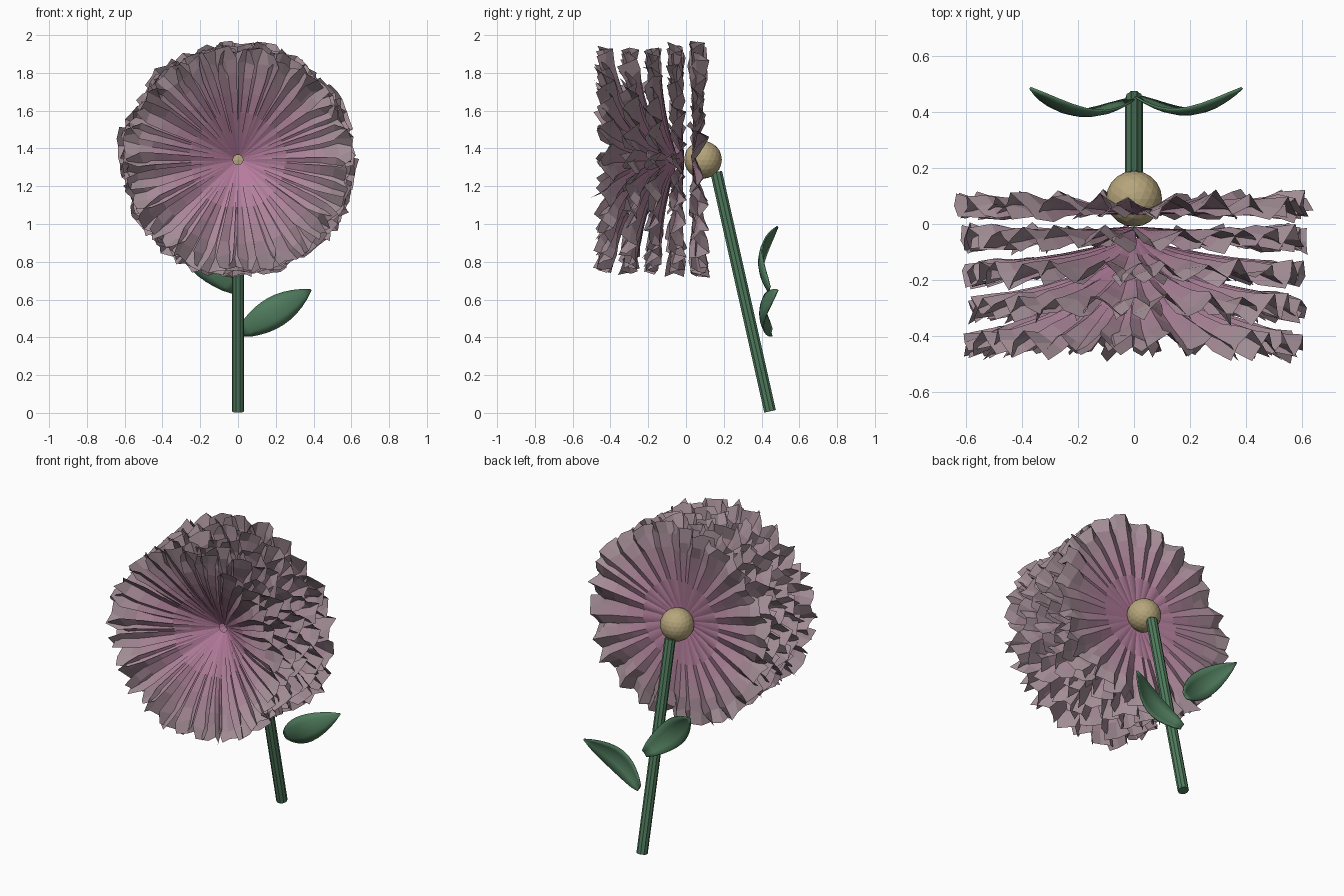
import bpy, bmesh, math, random
from mathutils import Vector

if "Cube" in bpy.data.objects:
    bpy.data.objects.remove(bpy.data.objects["Cube"])

random.seed(4)
CZ = 1.34  # height of the bloom axis


def material(name, rgb):
    m = bpy.data.materials.new(name)
    m.diffuse_color = (*rgb, 1)
    m.use_nodes = True
    m.node_tree.nodes["Principled BSDF"].inputs["Base Color"].default_value = m.diffuse_color
    return m


# Petal colours blend from pink to grey mauve along the petal
PINKS = [material(f"petal_tone_{i + 1}", [a + (b - a) * i / 5 for a, b in
         zip((0.47, 0.20, 0.34), (0.36, 0.265, 0.30))]) for i in range(6)]
GREEN = material("leaf_green", (0.08, 0.20, 0.11))
TAN = material("bulb_tan", (0.47, 0.38, 0.20))


def finish(bm, name, mats):
    me = bpy.data.meshes.new(name)
    bm.to_mesh(me)
    bm.free()
    for m in mats:
        me.materials.append(m)
    ob = bpy.data.objects.new(name, me)
    bpy.context.collection.objects.link(ob)
    return ob


def grid_faces(bm, rows):
    for i, (a, b) in enumerate(zip(rows, rows[1:])):
        for j in range(len(a) - 1):
            yield i, bm.faces.new((a[j], a[j + 1], b[j + 1], b[j]))


# One ring of wide, keeled petals that cross each other, with crumpled tips
def petal_ring(name, apex_y, rim_y, radius, count=26):
    bm = bmesh.new()
    ts = [0, 0.2, 0.4, 0.58, 0.74, 0.88, 1.0]
    widths = [1, 1, 1, 1, 1, 0.95, 0.7]
    half = 1.7 * math.pi / count
    for k in range(count):
        ang = 2 * math.pi * (k + random.uniform(-0.25, 0.25)) / count
        keel = random.uniform(0.07, 0.095)
        twist = random.uniform(-0.012, 0.012)
        length = radius * random.uniform(0.96, 1.02)
        rows = []
        for i, t in enumerate(ts):
            row = []
            for j in range(5):
                u = j / 2 - 1
                r = 0.026 + (length - 0.026) * t
                a = ang + u * half * widths[i]
                y = apex_y + (rim_y - apex_y) * (1.5 * t - 0.5 * t * t)
                y += (keel * (0.5 - abs(u)) + twist * u) * t ** 1.6
                if i > 4:  # crumple the outer edge
                    y += random.uniform(-0.014, 0.014)
                    a += random.uniform(-0.025, 0.025)
                    r += random.uniform(-0.02, 0.015)
                row.append(bm.verts.new((r * math.sin(a), y, CZ + r * math.cos(a))))
            rows.append(row)
        for i, f in grid_faces(bm, rows):
            f.material_index = i
            f.smooth = i < 2
    return finish(bm, name, PINKS)


for n, (apex, rim, rad) in enumerate([(0.03, 0.068, 0.635), (-0.01, -0.05, 0.615),
                                      (-0.05, -0.175, 0.60), (-0.10, -0.30, 0.60),
                                      (-0.15, -0.43, 0.60)]):
    petal_ring(f"petal_ring_{n + 1}", apex, rim, rad)

# Faceted bulb behind the petals
bm = bmesh.new()
bmesh.ops.create_icosphere(bm, subdivisions=3, radius=0.1)
finish(bm, "bulb", [TAN]).location = (0, 0.09, CZ)

# Leaning ribbed stem
foot, top = Vector((0, 0.445, 0.008)), Vector((0, 0.16, 1.275))
axis = top - foot
bm = bmesh.new()
bmesh.ops.create_cone(bm, cap_ends=True, segments=20, radius1=0.033, radius2=0.033, depth=axis.length)
for v in bm.verts:
    if round(math.atan2(v.co.y, v.co.x) / (math.pi / 10)) % 2:
        v.co.x *= 0.92
        v.co.y *= 0.92
stem = finish(bm, "stem", [GREEN])
stem.location = (foot + top) / 2
stem.rotation_euler = axis.to_track_quat('Z', 'Y').to_euler()


# Curved, cupped leaf: bows forward in the middle, tip bends back
def leaf(name, base, tip, width):
    base, tip = Vector(base), Vector(tip)
    d = tip - base
    side = Vector((-d.z, 0, d.x)).normalized()
    bm = bmesh.new()
    rows = []
    for i in range(11):
        t = i / 10
        w = width * (0.3 * (1 - t) ** 3 + math.sin(math.pi * t) ** 0.8 if 0 < t < 1 else 0.3 * (1 - t))
        w = max(w, 0.003)
        mid = base + d * t
        mid.y -= 0.076 * math.sin(math.pi * t)
        rows.append([bm.verts.new(mid + side * w * u + Vector((0, 0.018 * u * u * w / width, 0)))
                     for u in (-1, -0.5, 0, 0.5, 1)])
    list(grid_faces(bm, rows))
    for f in bm.faces:
        f.smooth = True
    ob = finish(bm, name, [GREEN])
    mod = ob.modifiers.new("thickness", 'SOLIDIFY')
    mod.thickness = 0.008
    mod.offset = 0


leaf("leaf_lower", (0.015, 0.45, 0.425), (0.385, 0.485, 0.65), 0.078)
leaf("leaf_upper", (-0.015, 0.44, 0.65), (-0.37, 0.485, 0.985), 0.078)
